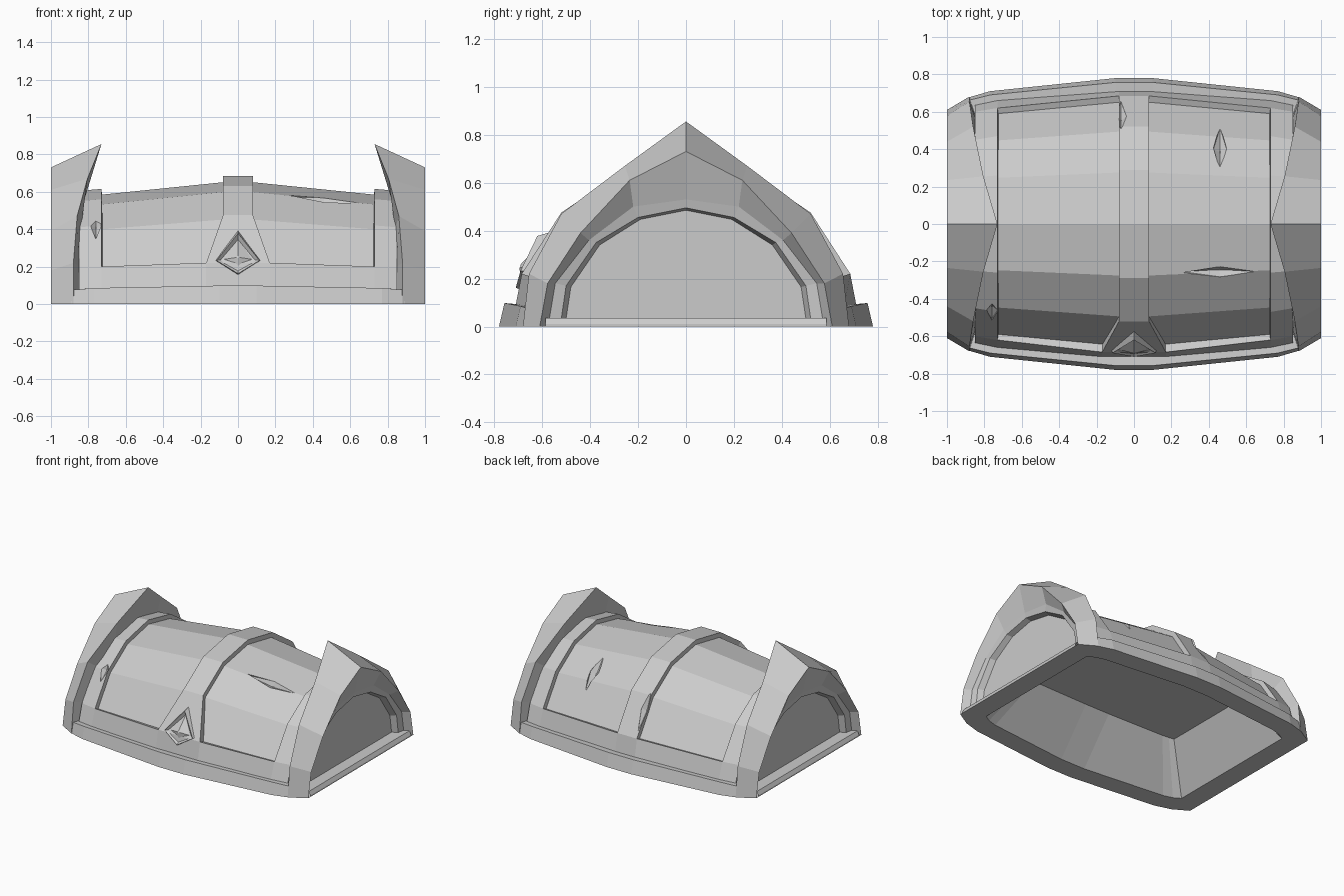
import bpy
from mathutils import Matrix, Vector

cube = bpy.data.objects.get("Cube")
if cube:
    bpy.data.objects.remove(cube, do_unlink=True)

grey = bpy.data.materials.new("plain_grey")
grey.use_nodes = True
grey.diffuse_color = (0.6, 0.6, 0.6, 1)
grey.node_tree.nodes["Principled BSDF"].inputs["Base Color"].default_value = (0.6, 0.6, 0.6, 1)


def loft(name, sections, closed=False, cap=False, skip=None):
    """Skin a list of equally long point rows; skip(i, j) leaves a face out."""
    n = len(sections[0])
    verts = [p for row in sections for p in row]
    faces = []
    for i in range(len(sections) - 1):
        for j in range(n if closed else n - 1):
            if skip and skip(i, j):
                continue
            k = (j + 1) % n
            faces.append((i * n + j, (i + 1) * n + j, (i + 1) * n + k, i * n + k))
    if cap:
        last = (len(sections) - 1) * n
        faces.append(tuple(reversed(range(last, last + n))))
    mesh = bpy.data.meshes.new(name)
    mesh.from_pydata(verts, [], faces)
    mesh.materials.append(grey)
    obj = bpy.data.objects.new(name, mesh)
    bpy.context.collection.objects.link(obj)
    return obj


def arch(half):
    """Front half of an arch, foot to crown, completed to the back."""
    return [(x, -y, z) for x, y, z in half] + [(x, y, z) for x, y, z in half[-2::-1]]


def mirror(obj, axis):
    mod = obj.modifiers.new("mirror", 'MIRROR')
    mod.use_axis = [a == axis for a in range(3)]
    mod.use_clip = False


def solidify(obj, thickness):
    mod = obj.modifiers.new("thickness", 'SOLIDIFY')
    mod.thickness = thickness
    mod.offset = -1


# Arched profiles of the lid at its middle, panel edge and end
profiles = {
    0.08: [(0.71, 0.09), (0.685, 0.22), (0.52, 0.475), (0.29, 0.63), (0, 0.685)],
    0.73: [(0.66, 0.085), (0.62, 0.2), (0.47, 0.42), (0.26, 0.56), (0, 0.615)],
    0.85: [(0.635, 0.08), (0.6, 0.2), (0.45, 0.41), (0.25, 0.55), (0, 0.605)],
}
stations = [-0.85, -0.73, -0.08, 0.08, 0.73, 0.85]


def lid_rows(scale):
    return [arch([(x, y * scale, z * scale) for y, z in profiles[abs(x)]]) for x in stations]


# Recessed barrel panels
panels = loft("barrel_panels", lid_rows(0.95))
solidify(panels, 0.06)

# Raised frame with centre rib, flaring at the front foot
rows = lid_rows(1.0)
for i, x in ((2, -0.17), (3, 0.17)):
    for j in (0, 1):
        rows[i][j] = (x,) + rows[i][j][1:]
frame = loft("raised_frame", rows, skip=lambda i, j: i in (1, 3) and 0 < j < 7)
solidify(frame, 0.05)

# Base flange along front and back
flange_half = [
    (0.1, [(0.78, 0), (0.757, 0.098), (0.67, 0.09)]),
    (0.77, [(0.71, 0), (0.69, 0.085), (0.61, 0.08)]),
    (0.89, [(0.675, 0), (0.66, 0.075), (0.58, 0.07)]),
]
flange_full = [(-x, p) for x, p in reversed(flange_half)] + flange_half
flange = loft("base_flange", [[(x, -y, z) for y, z in p] for x, p in flange_full])
mirror(flange, 1)

# Pointed end arches with recessed end panels
wall_foot = [(0.85, 0.59, 0), (0.85, 0.57, 0.2), (0.84, 0.42, 0.4), (0.83, 0.24, 0.53), (0.83, 0, 0.57)]
ridge = [(0.88, 0.68, 0), (0.88, 0.655, 0.22), (0.86, 0.52, 0.47), (0.805, 0.255, 0.67), (0.73, 0, 0.855)]
rim = [(1, 0.61, 0), (1, 0.577, 0.18), (1, 0.44, 0.39), (1, 0.235, 0.61), (1, 0, 0.73)]
lip = [(0.95, 0.575, 0), (0.95, 0.545, 0.18), (0.95, 0.405, 0.36), (0.95, 0.22, 0.5), (0.95, 0, 0.53)]
groove = [(0.94, 0.525, 0), (0.94, 0.5, 0.17), (0.94, 0.375, 0.35), (0.94, 0.2, 0.455), (0.94, 0, 0.495)]
inset = [(0.9, 0.505, 0), (0.9, 0.48, 0.165), (0.9, 0.36, 0.34), (0.9, 0.19, 0.447), (0.9, 0, 0.485)]
ends = loft("end_arches", [arch(a) for a in (wall_foot, ridge, rim, lip, groove, inset)], cap=True)
mirror(ends, 0)

# Sills under the end panels
sill_rows = [[(x, y, z) for x, z in ((1, 0), (1, 0.01), (0.985, 0.035), (0.89, 0.035))] for y in (-0.585, 0.585)]
sills = loft("end_sills", [list(reversed(r)) for r in sill_rows])
mirror(sills, 0)


# Underside rim and hollow inside
def ring(quarter, z):
    right_back = [(x, y, z) for x, y in quarter]
    half = right_back + [(-x, y, z) for x, y, z in reversed(right_back)]
    return half + [(-x, -y, z) for x, y, z in half]


outer = [(1, 0.61), (0.89, 0.675), (0.77, 0.71), (0.1, 0.78)]
opening = [(0.85, 0.52), (0.8, 0.55), (0.73, 0.57), (0.1, 0.635)]
ceiling = [(0.65, 0.36), (0.61, 0.365), (0.56, 0.37), (0.1, 0.38)]
loft("hollow_inside", [ring(outer, 0), ring(opening, 0), ring(ceiling, 0.31)], closed=True, cap=True)


# Faceted diamond clasp on the front
def diamond(s, y_top, y_side, y_foot):
    side_z = 0.25 - 0.02 * s
    return [(0, -y_top, 0.25 + 0.145 * s), (0.13 * s, -y_side, side_z),
            (0, -y_foot, 0.25 - 0.1 * s), (-0.13 * s, -y_side, side_z)]


loft("diamond_clasp", [diamond(1, 0.56, 0.65, 0.68), diamond(0.88, 0.62, 0.69, 0.71),
                       diamond(0.66, 0.605, 0.67, 0.685), diamond(0.06, 0.69, 0.69, 0.695)],
     closed=True, cap=True)


# Gouges cut from the lid with slim wedges: centre, long direction, half length, half width
def gouge(target, centre, along, length, width):
    a = Vector(along).normalized()
    out = Vector((0, centre[1], centre[2])).normalized()
    out = (out - a * out.dot(a)).normalized()
    b = a.cross(out)
    c = Vector(centre)
    top = [c + out * 0.05 + d for d in (a * length, b * width, -a * length, -b * width)]
    surface = [c + d for d in (a * length, b * width, -a * length, -b * width)]
    tip = [c - out * 0.025 + d * 0.1 for d in (a * length, b * width, -a * length, -b * width)]
    cutter = loft("gouge_cutter", [top, surface, tip], closed=True, cap=True)
    cutter.data.from_pydata  # closed below by the lid face
    mesh = bpy.data.meshes.new("gouge_cutter")
    faces = [tuple(p.vertices) for p in cutter.data.polygons] + [(0, 1, 2, 3)]
    mesh.from_pydata([v.co for v in cutter.data.vertices], [], faces)
    mesh.materials.append(grey)
    cutter.data = mesh
    import bmesh
    bm = bmesh.new()
    bm.from_mesh(mesh)
    bmesh.ops.recalc_face_normals(bm, faces=bm.faces)
    bm.to_mesh(mesh)
    bm.free()
    cutter.hide_render = True
    mod = target.modifiers.new("gouge", 'BOOLEAN')
    mod.operation = 'DIFFERENCE'
    mod.object = cutter
    cutter.hide_viewport = True


gouge(panels, (0.46, 0.40, 0.455), (0, 0.7, -0.6), 0.15, 0.035)
gouge(panels, (0.46, -0.255, 0.555), (1, 0, -0.08), 0.2, 0.03)
gouge(frame, (-0.07, 0.575, 0.39), (0, 0.5, -0.8), 0.15, 0.03)
gouge(frame, (-0.76, -0.46, 0.42), (0, 0.5, 0.8), 0.09, 0.03)
